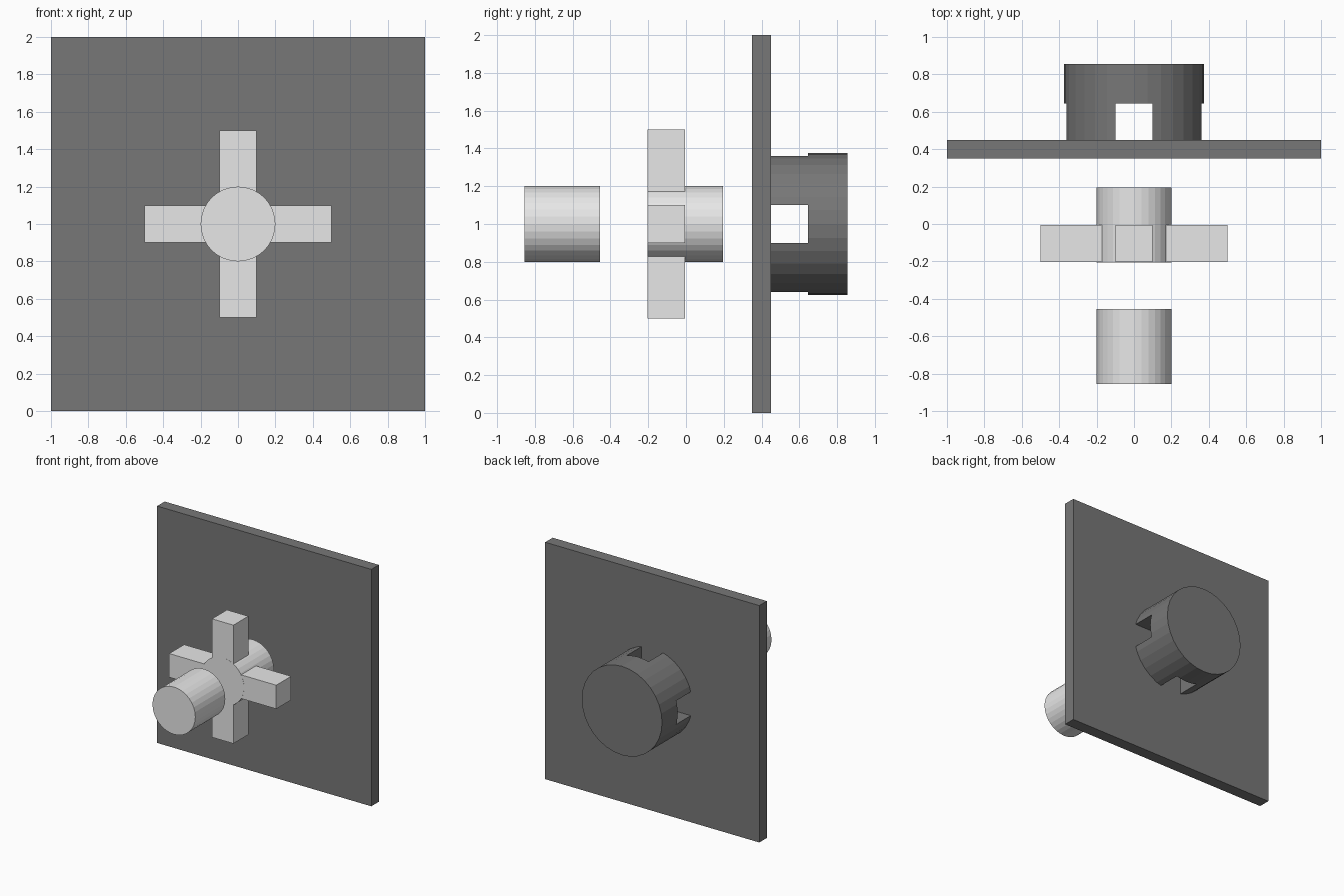
import bpy, math

if "Cube" in bpy.data.objects:
    bpy.data.objects.remove(bpy.data.objects["Cube"])


def material(name, value):
    m = bpy.data.materials.new(name)
    m.diffuse_color = (value, value, value, 1)
    m.use_nodes = True
    m.node_tree.nodes["Principled BSDF"].inputs["Base Color"].default_value = m.diffuse_color
    return m


LIGHT = material("light grey", 0.8)
DARK = material("dark grey", 0.185)


def box(name, x, y, z, mat):
    """Box from (min, max) ranges on each axis."""
    bpy.ops.mesh.primitive_cube_add(size=1, location=[sum(r) / 2 for r in (x, y, z)])
    ob = bpy.context.object
    ob.name = name
    ob.scale = [r[1] - r[0] for r in (x, y, z)]
    bpy.ops.object.transform_apply(location=False, rotation=False, scale=True)
    ob.data.materials.append(mat)
    return ob


def cylinder(name, radius, y0, y1, mat):
    """Cylinder lying along y, centred at z = 1."""
    bpy.ops.mesh.primitive_cylinder_add(vertices=32, radius=radius, depth=y1 - y0,
                                        location=(0, (y0 + y1) / 2, 1),
                                        rotation=(math.pi / 2, 0, 0))
    ob = bpy.context.object
    ob.name = name
    ob.data.materials.append(mat)
    return ob


def boolean(target, other, operation):
    mod = target.modifiers.new(operation.lower(), 'BOOLEAN')
    mod.operation = operation
    mod.solver = 'EXACT'
    mod.object = other
    bpy.context.view_layer.objects.active = target
    bpy.ops.object.modifier_apply(modifier=mod.name)
    bpy.data.objects.remove(other, do_unlink=True)


# Wall plate
box("wall_plate", (-1, 1), (0.35, 0.45), (0, 2), DARK)

# Socket behind the plate, with crossed slots next to the plate
socket = cylinder("slotted_socket", 0.375, 0.45, 0.855, DARK)
boolean(socket, box("slot_across", (-0.6, 0.6), (0.40, 0.645), (0.9, 1.1), DARK), 'DIFFERENCE')
boolean(socket, box("slot_upright", (-0.1, 0.1), (0.40, 0.645), (0.4, 1.6), DARK), 'DIFFERENCE')

# Cross key: hub with four arms starting at the hub surface
cylinder("key_hub", 0.2, -0.205, 0.195, LIGHT)
a = 0.165
for name, x, z in (("key_arm_left", (-0.5, -a), (0.9, 1.1)),
                   ("key_arm_right", (a, 0.5), (0.9, 1.1)),
                   ("key_arm_top", (-0.1, 0.1), (1 + a, 1.5)),
                   ("key_arm_bottom", (-0.1, 0.1), (0.5, 1 - a))):
    box(name, x, (-0.204, -0.005), z, LIGHT)

# Separate shaft in front
cylinder("front_shaft", 0.2, -0.855, -0.455, LIGHT)
